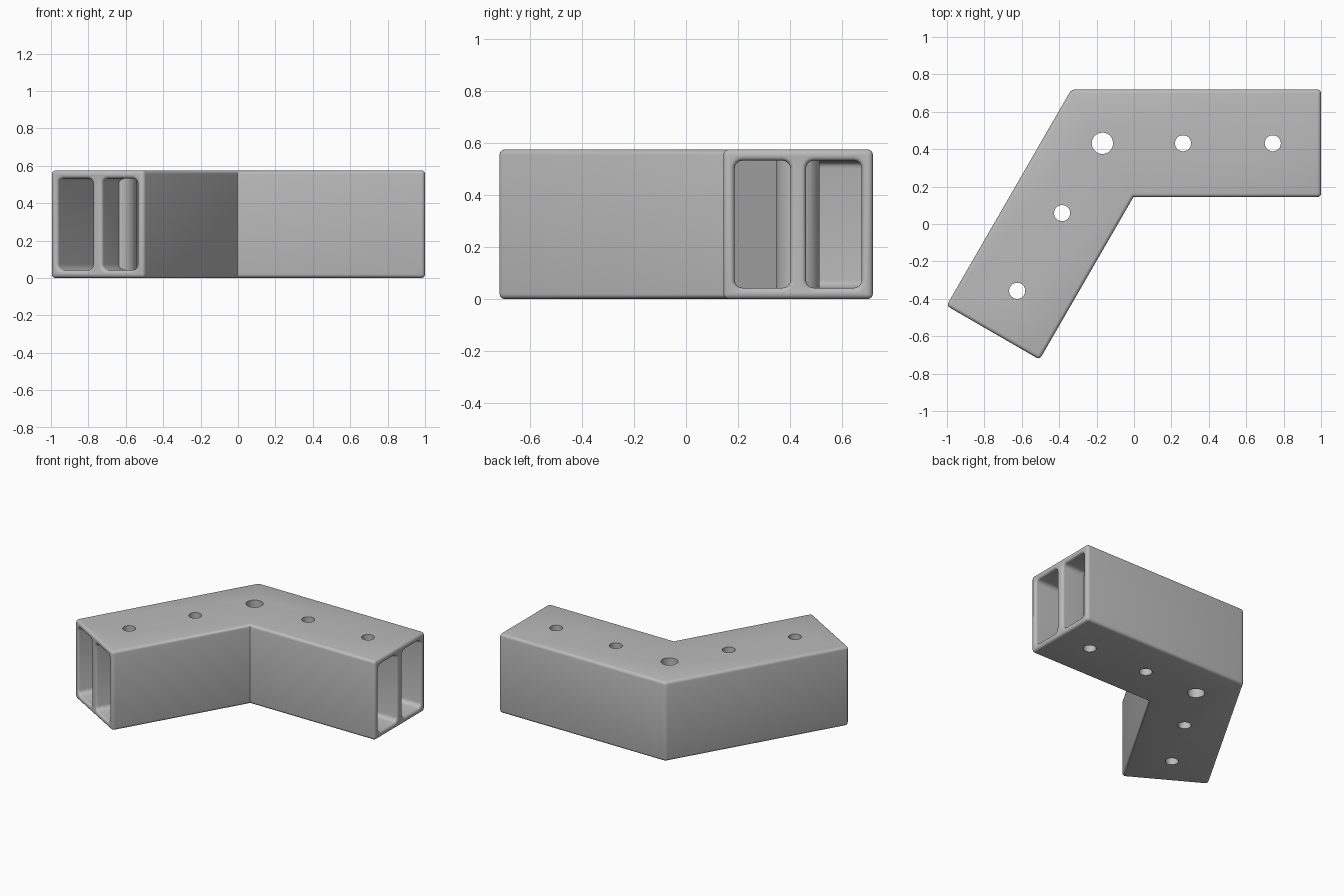
import bpy, bmesh, math
from mathutils import Vector

if "Cube" in bpy.data.objects:
    bpy.data.objects.remove(bpy.data.objects["Cube"])

W = 0.575                      # width and height of both arms
ARM = 1.335                    # length of an arm along its outer side
WALL, RIB, FLARE = 0.043, 0.06, 0.018
CORNER = Vector((-0.335, 0.719))
MITRE = Vector((0.5, -math.sqrt(0.75)))
SLOPE = 1 / math.sqrt(3)


def mirrored(p):
    """Reflect a point of the straight arm across the mitre line."""
    v = p - CORNER
    return CORNER + 2 * v.dot(MITRE) * MITRE - v


def place(along, d, other=False):
    """Point at a distance along an arm and a depth d from its outer side."""
    p = CORNER + Vector((along, -d))
    return mirrored(p) if other else p


def loft(name, rings):
    """Closed solid through a row of equal rings."""
    bm = bmesh.new()
    loops = [[bm.verts.new(p) for p in ring] for ring in rings]
    n = len(loops[0])
    for a, b in zip(loops, loops[1:]):
        for i in range(n):
            j = (i + 1) % n
            bm.faces.new((a[i], a[j], b[j], b[i]))
    bm.faces.new(loops[0])
    bm.faces.new(loops[-1])
    bmesh.ops.recalc_face_normals(bm, faces=bm.faces)
    return finish(name, bm)


def finish(name, bm):
    mesh = bpy.data.meshes.new(name)
    bm.to_mesh(mesh)
    bm.free()
    ob = bpy.data.objects.new(name, mesh)
    bpy.context.collection.objects.link(ob)
    return ob


def cylinder(name, centre, radius, z0, z1, sides=40):
    turn = [2 * math.pi * i / sides for i in range(sides)]
    return loft(name, [[(centre.x + radius * math.cos(a), centre.y + radius * math.sin(a), z)
                        for a in turn] for z in (z0, z1)])


def section(d0, d1, grow):
    """Rounded rectangle as (depth, height) pairs."""
    r, pts = 0.03, []
    lo, hi = WALL, W - WALL
    for k, (d, z) in enumerate(((d1, hi), (d0, hi), (d0, lo), (d1, lo))):
        sd, sz = (1 if d == d1 else -1), (1 if z == hi else -1)
        for i in range(5):
            a = math.pi / 2 * (k + i / 4)
            pts.append((d - sd * r + (r + grow) * math.cos(a),
                        z - sz * r + (r + grow) * math.sin(a)))
    return pts


def mouth(d0, d1, other):
    """Rings of a rounded opening, from outside the arm inwards."""
    steps = [(-0.03, FLARE)]
    for i in range(6):
        a = math.pi / 2 * i / 5
        steps.append((FLARE * (1 - math.cos(a)), FLARE * (1 - math.sin(a))))
    return [[(*place(ARM - t, d, other), z) for d, z in section(d0, d1, g)]
            for t, g in steps]


def inner_end(d0, d1, gap, other):
    return [[(*place(d * SLOPE + gap, d, other), z) for d, z in section(d0, d1, 0)]]


def combine(target, tool, operation):
    mod = target.modifiers.new("cut", 'BOOLEAN')
    mod.operation, mod.solver, mod.object = operation, 'EXACT', tool
    bpy.context.view_layer.objects.active = target
    bpy.ops.object.modifier_apply(modifier=mod.name)
    bpy.data.objects.remove(tool)


# Angled body with rounded edges, keeping the inside corner sharp
outline = [place(0, 0), place(ARM, 0), place(ARM, W), place(W * SLOPE, W),
           place(ARM, W, True), place(ARM, 0, True)]
body = loft("angle_bracket", [[(*p, z) for p in outline] for z in (0, W)])
bm = bmesh.new()
bm.from_mesh(body.data)
inside = outline[3]
edges = [e for e in bm.edges
         if any((v.co.xy - inside).length > 0.01 for v in e.verts)]
bmesh.ops.bevel(bm, geom=edges, offset=0.02, segments=4, profile=0.5, affect='EDGES')
bm.to_mesh(body.data)
bm.free()

# Outer channel bends through the corner; inner pockets stop at a gusset
o0, o1 = WALL, W / 2 - RIB / 2
i0, i1 = W / 2 + RIB / 2, W - WALL
channel = mouth(o0, o1, False) + inner_end(o0, o1, 0, False) + mouth(o0, o1, True)[::-1]
combine(body, loft("channel", channel), 'DIFFERENCE')
for other in (False, True):
    pocket = mouth(i0, i1, other) + inner_end(i0, i1, RIB * SLOPE, other)
    combine(body, loft("pocket", pocket), 'DIFFERENCE')

# Screw bosses on the ribs, each with a hole right through
spots = [(place(W / 2 * SLOPE, W / 2), 0.057)]
for along in (0.597, 1.077):
    spots += [(place(along, W / 2, other), 0.043) for other in (False, True)]
for centre, radius in spots:
    combine(body, cylinder("boss", centre, 0.083, 0.02, W - 0.02), 'UNION')
for centre, radius in spots:
    combine(body, cylinder("hole", centre, radius, -0.1, W + 0.1), 'DIFFERENCE')

# Plain grey finish
grey = bpy.data.materials.new("grey")
grey.use_nodes = True
colour = (0.5, 0.5, 0.5, 1)
grey.diffuse_color = colour
grey.node_tree.nodes["Principled BSDF"].inputs["Base Color"].default_value = colour
body.data.materials.clear()
body.data.materials.append(grey)

bpy.ops.object.select_all(action='DESELECT')
body.select_set(True)
bpy.context.view_layer.objects.active = body
bpy.ops.object.shade_smooth_by_angle(angle=math.radians(35))
